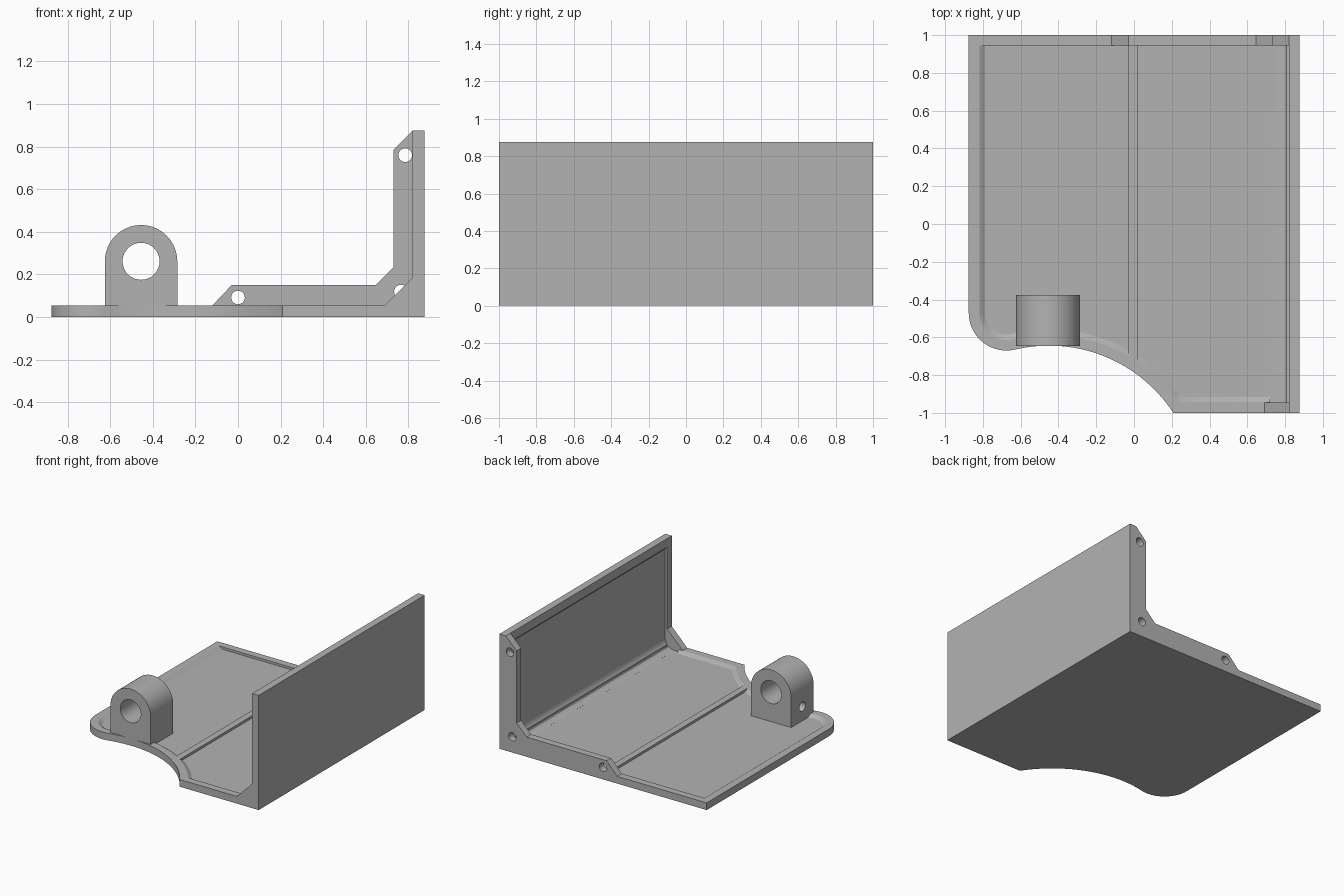
import bpy, bmesh, math
from mathutils import Vector

if "Cube" in bpy.data.objects:
    bpy.data.objects.remove(bpy.data.objects["Cube"], do_unlink=True)

grey = bpy.data.materials.new("mid grey")
grey.use_nodes = True
COLOUR = (0.45, 0.45, 0.45, 1)
grey.diffuse_color = COLOUR
grey.node_tree.nodes["Principled BSDF"].inputs["Base Color"].default_value = COLOUR

T = 0.055      # plate thickness and rim width
FLOOR = 0.037  # level of the shallow pocket


def loft(name, lower, upper):
    """Closed solid between two matching rings of points."""
    bm = bmesh.new()
    a = [bm.verts.new(p) for p in lower]
    b = [bm.verts.new(p) for p in upper]
    bm.faces.new(a)
    bm.faces.new(b)
    for i in range(len(a)):
        j = (i + 1) % len(a)
        bm.faces.new((a[i], a[j], b[j], b[i]))
    bmesh.ops.recalc_face_normals(bm, faces=bm.faces)
    mesh = bpy.data.meshes.new(name)
    bm.to_mesh(mesh)
    bm.free()
    mesh.materials.append(grey)
    obj = bpy.data.objects.new(name, mesh)
    bpy.context.collection.objects.link(obj)
    return obj


def side_prism(name, profile, y0, y1):
    """Extrude an x-z profile along y."""
    return loft(name, [(x, y0, z) for x, z in profile], [(x, y1, z) for x, z in profile])


def box(name, x0, x1, y0, y1, z0, z1):
    return side_prism(name, [(x0, z0), (x1, z0), (x1, z1), (x0, z1)], y0, y1)


def arc(cx, cy, r, a0, a1, n):
    return [(cx + r * math.cos(a0 + (a1 - a0) * i / n),
             cy + r * math.sin(a0 + (a1 - a0) * i / n)) for i in range(n + 1)]


def combine(obj, other, operation):
    """Apply a boolean and discard the second solid."""
    mod = obj.modifiers.new("join", 'BOOLEAN')
    mod.operation = operation
    mod.solver = 'EXACT'
    mod.object = other
    bpy.context.view_layer.objects.active = obj
    bpy.ops.object.modifier_apply(modifier=mod.name)
    bpy.data.objects.remove(other, do_unlink=True)


def drill(obj, x, z, r, y0, y1):
    ring = arc(x, z, r, 0, math.tau, 32)[:-1]
    combine(obj, side_prism("drill", ring, y0, y1), 'DIFFERENCE')


def outline(d, right, back):
    """Plate outline inset by d: round corner, concave front scoop."""
    corner, scoop = (-0.675, -0.47), (-0.45, -1.43)
    join = math.atan2(scoop[1] - corner[1], scoop[0] - corner[0])
    reach = math.dist(corner, scoop) - 0.2 + d
    end = math.asin((-1 + d - scoop[1]) / reach)
    return ([(right, back), (-0.875 + d, back)]
            + arc(*corner, 0.2 - d, math.pi, join + math.tau, 20)
            + arc(*scoop, reach, join + math.pi, end, 32)[1:]
            + [(right, -1 + d)])


def at(points, z):
    return [(x, y, z) for x, y in points]


# Base plate, upright wall and front corner gusset
shell = loft("base_and_wall", at(outline(0, 0.875, 1), 0), at(outline(0, 0.875, 1), T))
combine(shell, box("wall", 0.82, 0.875, -1, 1, 0, 0.875), 'UNION')
gusset = [(0.68, 0.045), (0.83, 0.045), (0.83, 0.195)]
combine(shell, side_prism("gusset", gusset, -1, -1 + T), 'UNION')

# Shallow floor pocket with a sloping edge
rim = outline(T, 0.76, 0.945)
floor_cut = loft("floor_cut", at(outline(T + 0.03, 0.76, 0.945), FLOOR), at(rim, T + 0.001))
combine(shell, floor_cut, 'DIFFERENCE')

# Wall pocket with a rounded inside corner
fillet = arc(0.758, FLOOR + 0.08, 0.08, -math.pi / 2, 0, 10)
wall_cut = [(0.72, FLOOR)] + fillet + [(0.838, 0.79), (0.81, 0.82), (0.72, 0.82)]
combine(shell, side_prism("wall_cut", wall_cut, -1 + T, 0.945), 'DIFFERENCE')

# Floor rib
rib = box("floor_rib", -0.03, 0.02, -0.74, 0.95, 0.03, T)

# Back flange with three screw holes
flange = side_prism("back_flange", [
    (-0.125, 0.05), (-0.03, 0.15), (0.645, 0.15), (0.73, 0.235), (0.73, 0.785),
    (0.82, 0.875), (0.83, 0.875), (0.83, 0.05)], 0.945, 1)
for hx, hz in ((0, 0.092), (0.765, 0.12), (0.785, 0.76)):
    drill(flange, hx, hz, 0.032, 0.9, 1.05)

# Hinge lug with a bore and a set screw hole
lug = side_prism("hinge_lug", [(-0.625, 0.03), (-0.285, 0.03)]
                 + arc(-0.455, 0.262, 0.17, 0, math.pi, 32), -0.645, -0.375)
drill(lug, -0.455, 0.262, 0.087, -0.7, -0.3)
ring = arc(-0.51, 0.145, 0.036, 0, math.tau, 24)[:-1]
screw = loft("screw_cut", [(-0.7, y, z) for y, z in ring], [(-0.5, y, z) for y, z in ring])
combine(lug, screw, 'DIFFERENCE')

# Smooth curved surfaces, keep hard edges
for obj in (shell, rib, flange, lug):
    bpy.ops.object.select_all(action='DESELECT')
    obj.select_set(True)
    bpy.context.view_layer.objects.active = obj
    bpy.ops.object.shade_smooth_by_angle(angle=math.radians(28))
